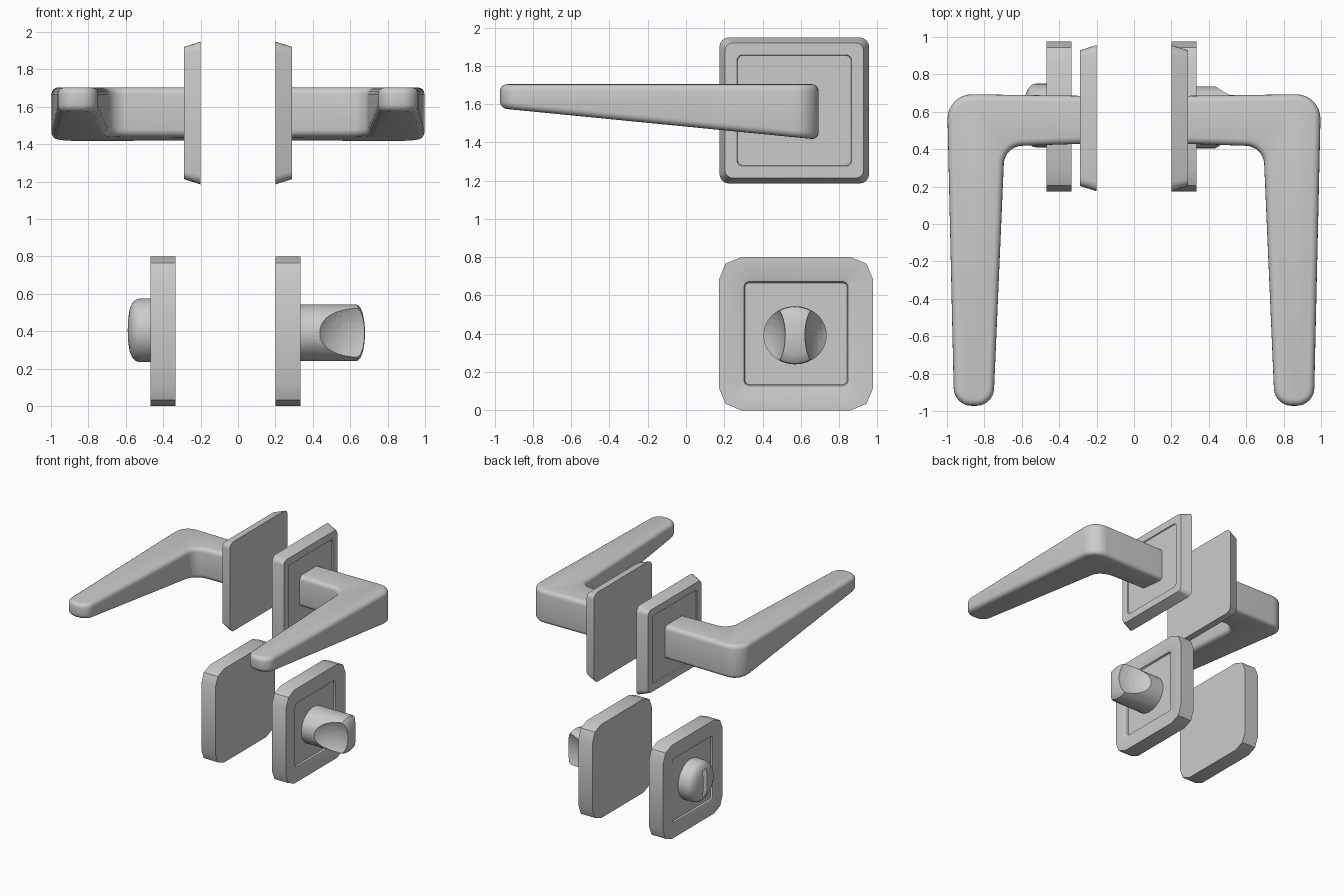
import bpy, bmesh, math
from mathutils import Vector

if "Cube" in bpy.data.objects:
    bpy.data.objects.remove(bpy.data.objects["Cube"])


def finish(name, bm):
    """Turn a bmesh into a smooth-by-angle object."""
    bmesh.ops.recalc_face_normals(bm, faces=bm.faces)
    me = bpy.data.meshes.new(name)
    bm.to_mesh(me)
    bm.free()
    ob = bpy.data.objects.new(name, me)
    bpy.context.collection.objects.link(ob)
    smooth(ob)
    return ob


def smooth(ob):
    bpy.ops.object.select_all(action='DESELECT')
    ob.select_set(True)
    bpy.context.view_layer.objects.active = ob
    bpy.ops.object.shade_smooth_by_angle(angle=math.radians(30))


def skin(name, rings):
    """Bridge rings of equal vertex count and cap both ends."""
    bm = bmesh.new()
    vs = [[bm.verts.new(p) for p in r] for r in rings]
    n = len(vs[0])
    for a, b in zip(vs, vs[1:]):
        for i in range(n):
            j = (i + 1) % n
            bm.faces.new((a[i], a[j], b[j], b[i]))
    bm.faces.new(vs[0][::-1])
    bm.faces.new(vs[-1])
    return finish(name, bm)


def rounded_rect(x, cy, cz, hy, hz, r, segs):
    pts = []
    for k, (sy, sz) in enumerate(((1, 1), (-1, 1), (-1, -1), (1, -1))):
        for i in range(segs + 1):
            a = math.pi / 2 * (k + i / segs)
            pts.append((x, cy + sy * (hy - r) + r * math.cos(a),
                        cz + sz * (hz - r) + r * math.sin(a)))
    return pts


def plate(name, s, cy, cz, segs, steps):
    skin(name, [rounded_rect(s * x, cy, cz, hy, hz, r, segs)
                for x, hy, hz, r in steps])


def turned(name, s, cy, cz, ry, rz, profile, n=48):
    """Knob turned about the x axis: profile of (x, radius fraction)."""
    return skin(name, [[(s * x, cy + ry * f * math.cos(2 * math.pi * i / n),
                         cz + rz * f * math.sin(2 * math.pi * i / n))
                        for i in range(n)] for x, f in profile])


def cut(ob, cutter):
    cutter.hide_render = True
    m = ob.modifiers.new("cut", 'BOOLEAN')
    m.operation, m.solver, m.object = 'DIFFERENCE', 'EXACT', cutter
    bpy.ops.object.select_all(action='DESELECT')
    bpy.context.view_layer.objects.active = ob
    ob.select_set(True)
    bpy.ops.object.modifier_apply(modifier=m.name)
    bpy.data.objects.remove(cutter)
    smooth(ob)


def fillet(corners):
    """Plan outline from (x, y, radius, segments) corners."""
    out = []
    n = len(corners)
    for i, (x, y, r, segs) in enumerate(corners):
        p = Vector((x, y))
        if r == 0:
            out.append(p)
            continue
        u = (Vector(corners[i - 1][:2]) - p).normalized()
        v = (Vector(corners[(i + 1) % n][:2]) - p).normalized()
        half = u.angle(v) / 2
        c = p + (u + v).normalized() * (r / math.sin(half))
        t0 = p + u * (r / math.tan(half)) - c
        t1 = p + v * (r / math.tan(half)) - c
        sweep = t0.angle_signed(t1)
        for k in range(segs + 1):
            a = -sweep * k / segs
            out.append(c + Vector((t0.x * math.cos(a) - t0.y * math.sin(a),
                                   t0.x * math.sin(a) + t0.y * math.cos(a))))
    return out


def lever(name, s):
    outline = fillet([(0.25, 0.685, 0, 0), (1.0, 0.695, 0.13, 8),
                      (0.962, -0.972, 0.095, 8), (0.752, -0.972, 0.095, 8),
                      (0.692, 0.415, 0.10, 8), (0.25, 0.43, 0, 0)])
    bm = bmesh.new()
    top = [bm.verts.new((s * p.x, p.y, 1.704)) for p in outline]
    # underside slopes up toward the tip
    low = [bm.verts.new((s * p.x, p.y, 1.415 + 0.098 * (0.69 - p.y)))
           for p in outline]
    n = len(top)
    bm.faces.new(top)
    bm.faces.new(low[::-1])
    for i in range(n):
        j = (i + 1) % n
        bm.faces.new((top[i], low[i], low[j], top[j]))
    bm.normal_update()
    # round every rim edge except the root hidden in the rosette
    rim = [e for e in bm.edges
           if (e.verts[0] in top) == (e.verts[1] in top)
           and not all(abs(v.co.x) < 0.26 for v in e.verts)]
    bmesh.ops.recalc_face_normals(bm, faces=bm.faces)
    bmesh.ops.bevel(bm, geom=rim, offset=0.036, segments=4, profile=0.5,
                    affect='EDGES', clamp_overlap=False)
    finish(name, bm)


# levers and upper rosettes, mirrored on both sides
for side, s in (("right", 1), ("left", -1)):
    lever(side + "_lever", s)
    plate(side + "_lever_rosette", s, 0.566, 1.567, 4, [
        (0.20, 0.391, 0.382, 0.05), (0.29, 0.362, 0.353, 0.04),
        (0.29, 0.30, 0.291, 0.03), (0.282, 0.296, 0.287, 0.026)])

# lower plates with chamfered corners and a recessed panel
for side, s, x in (("right", 1, 0.20), ("left", -1, 0.335)):
    plate(side + "_lock_plate", s, 0.575, 0.40, 2, [
        (x, 0.402, 0.40, 0.115), (x + 0.133, 0.402, 0.40, 0.115),
        (x + 0.133, 0.28, 0.28, 0.03), (x + 0.129, 0.272, 0.272, 0.025),
        (x + 0.115, 0.266, 0.266, 0.02)])

# thumb turn with a scoop on each side
turn = turned("thumb_turn", 1, 0.57, 0.392, 0.165, 0.152, [
    (0.30, 1), (0.625, 1), (0.642, 0.975), (0.655, 0.88), (0.668, 0.66),
    (0.676, 0.36), (0.68, 0.08)])
for d in (-1, 1):
    bpy.ops.mesh.primitive_uv_sphere_add(
        segments=48, ring_count=32, radius=1,
        location=(0.70, 0.57 + d * 0.27, 0.392))
    ball = bpy.context.object
    ball.scale = (0.30, 0.22, 0.28)
    bpy.context.view_layer.update()
    cut(turn, ball)

# emergency release: domed disc with a coin slot
release = turned("release_disc", -1, 0.58, 0.405, 0.17, 0.17, [
    (0.44, 1), (0.525, 1), (0.545, 0.97), (0.565, 0.86), (0.58, 0.66),
    (0.588, 0.36), (0.59, 0.08)])
bpy.ops.mesh.primitive_cube_add(size=1, location=(-0.59, 0.58, 0.405))
slot = bpy.context.object
slot.scale = (0.09, 0.05, 0.22)
bpy.context.view_layer.update()
cut(release, slot)
